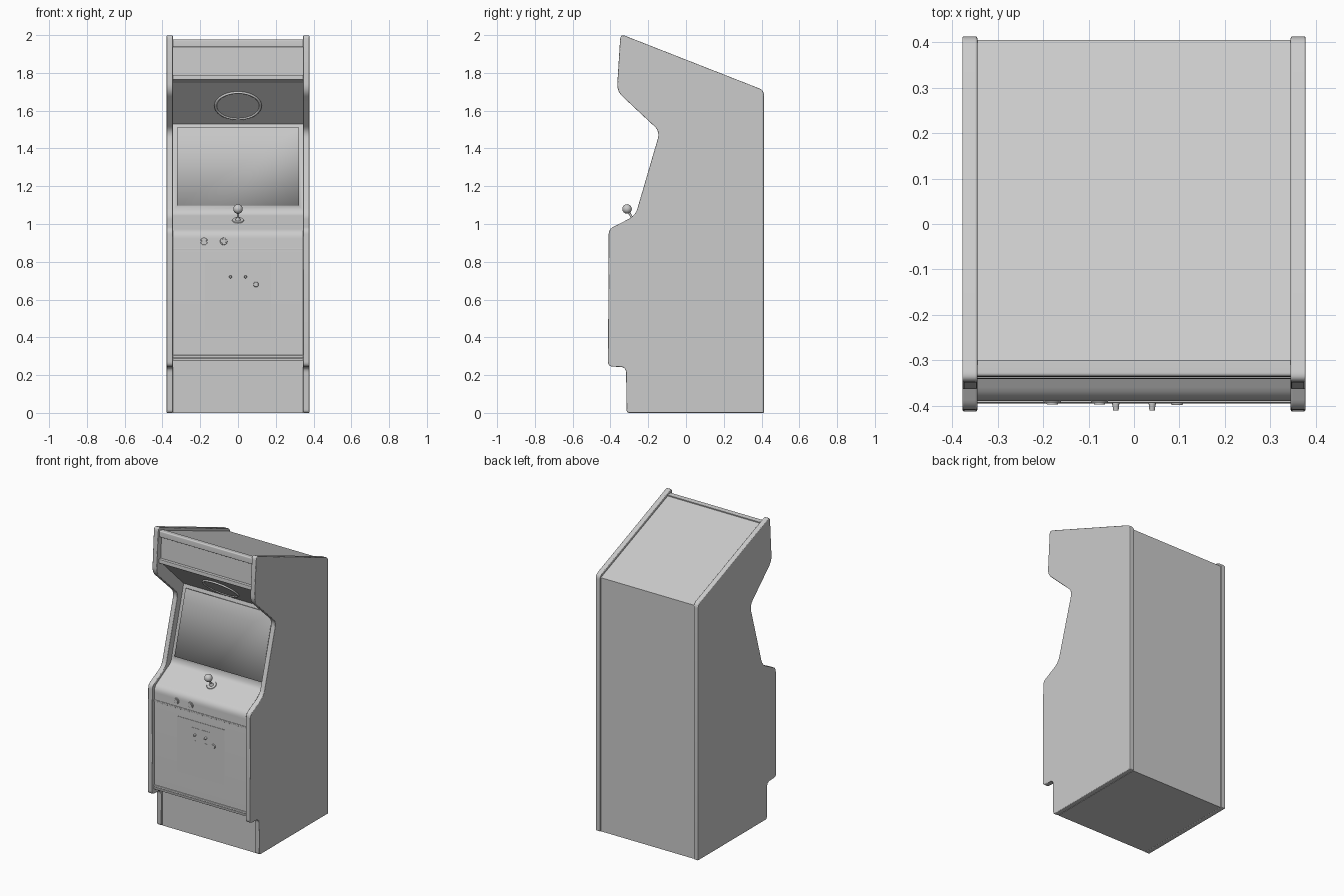
import bpy, bmesh, math
from mathutils import Vector

if "Cube" in bpy.data.objects:
    bpy.data.objects.remove(bpy.data.objects["Cube"])


def finish(obj, name, angle=35):
    obj.name = name
    bpy.ops.object.select_all(action='DESELECT')
    obj.select_set(True)
    bpy.context.view_layer.objects.active = obj
    bpy.ops.object.shade_smooth_by_angle(angle=math.radians(angle))
    return obj


def rounded(corners, steps=6):
    """Turn (y, z, radius) corners into a closed outline with soft corners."""
    out = []
    n = len(corners)
    for i, (y, z, r) in enumerate(corners):
        p = Vector((y, z))
        if r == 0:
            out.append(p)
            continue
        a = Vector(corners[i - 1][:2])
        b = Vector(corners[(i + 1) % n][:2])
        s, e = p + (a - p).normalized() * r, p + (b - p).normalized() * r
        for k in range(steps + 1):
            t = k / steps
            out.append(s * (1 - t) ** 2 + p * 2 * t * (1 - t) + e * t * t)
    return out


def prism(name, corners, x0, x1, bevel=0):
    """Extrude a side outline from x0 to x1."""
    bm = bmesh.new()
    face = bm.faces.new([bm.verts.new((x0, p.x, p.y)) for p in rounded(corners)])
    ext = bmesh.ops.extrude_face_region(bm, geom=[face])
    bmesh.ops.translate(bm, vec=(x1 - x0, 0, 0),
                        verts=[v for v in ext['geom'] if isinstance(v, bmesh.types.BMVert)])
    bmesh.ops.recalc_face_normals(bm, faces=bm.faces)
    me = bpy.data.meshes.new(name)
    bm.to_mesh(me)
    bm.free()
    obj = bpy.data.objects.new(name, me)
    bpy.context.collection.objects.link(obj)
    finish(obj, name)
    if bevel:
        m = obj.modifiers.new("soft_rim", 'BEVEL')
        m.width, m.segments, m.limit_method = bevel, 3, 'ANGLE'
        m.angle_limit = math.radians(60)
    return obj


def box(name, x, y, z, bevel=0.0):
    (x0, x1), (y0, y1), (z0, z1) = x, y, z
    return prism(name, [(y1, z0, 0), (y0, z0, bevel), (y0, z1, bevel), (y1, z1, 0)], x0, x1)


def rod(name, base, axis, r, length, r2=None, scale=(1, 1), verts=32):
    """Cylinder or cone standing on base along axis."""
    axis = Vector(axis).normalized()
    bpy.ops.mesh.primitive_cone_add(vertices=verts, radius1=r, radius2=r if r2 is None else r2,
                                    depth=length, location=Vector(base) + axis * length / 2)
    obj = bpy.context.object
    obj.rotation_euler = axis.to_track_quat('Z', 'Y').to_euler()
    obj.scale = (*scale, 1)
    return finish(obj, name)


FRONT = (0, -1, 0)
W = 0.345

# Side panels
side = [(0.413, 0, .006), (-0.315, 0, .018), (-0.317, 0.242, .03), (-0.413, 0.246, .025),
        (-0.409, 0.972, .025), (-0.268, 1.045, .04), (-0.138, 1.49, .04), (-0.366, 1.703, .04),
        (-0.347, 2.006, .028), (0.413, 1.708, .028)]
for label, s in (("left", -1), ("right", 1)):
    prism(label + "_side_panel", side, s * W, s * 0.378, 0.004)

# Inner body between the side panels
body = prism("cabinet_body", [
    (0.405, 0, 0), (-0.303, 0, 0), (-0.303, 0.277, 0), (-0.39, 0.277, 0), (-0.39, 0.957, .035),
    (-0.215, 1.054, .02), (-0.08, 1.53, 0), (-0.322, 1.765, 0), (-0.312, 1.972, 0),
    (0.405, 1.692, 0)], -W, W)

# Recessed screen glass in the body
bm = bmesh.new()
bm.from_mesh(body.data)
screen = max((f for f in bm.faces if 1.2 < f.calc_center_median().z < 1.4 and abs(f.normal.x) < .5
              and f.normal.y < 0), key=lambda f: f.calc_area())
bmesh.ops.inset_individual(bm, faces=[screen], thickness=0.033, depth=0)
ext = bmesh.ops.extrude_face_region(bm, geom=[screen])
push = screen.normal * -0.008
bmesh.ops.translate(bm, vec=push, verts=[v for v in ext['geom'] if isinstance(v, bmesh.types.BMVert)])
bmesh.ops.delete(bm, geom=[screen], context='FACES_ONLY')
bm.to_mesh(body.data)
bm.free()

# Marquee retainer strips
prism("marquee_top_strip", [(-0.30, 1.937, 0), (-0.337, 1.937, .004), (-0.335, 1.978, .008),
                            (-0.30, 1.974, 0)], -W, W)
prism("marquee_bottom_strip", [(-0.30, 1.745, 0), (-0.342, 1.765, .004), (-0.34, 1.79, .004),
                               (-0.30, 1.79, 0)], -W, W)

# Trim on the front panel
box("control_panel_trim", (-W, W), (-0.394, -0.38), (0.862, 0.873), .002)
for i, z in enumerate((0.277, 0.293)):
    box(f"lower_trim_{i + 1}", (-W, W), (-0.395, -0.37), (z, z + 0.013), .004)

# Speaker grille on the sloped panel
n = Vector((0, -0.235, -0.242)).normalized()
centre = Vector((0, -0.181, 1.628))
rod("speaker_dish", centre - n * 0.01, n, 0.12, 0.014, 0.112, (1, .84), 48)
bpy.ops.mesh.primitive_torus_add(major_radius=0.119, minor_radius=0.007, major_segments=48,
                                 minor_segments=10, location=centre + n * 0.003)
rim = bpy.context.object
rim.rotation_euler = n.to_track_quat('Z', 'Y').to_euler()
rim.scale = (1, .84, 1)
finish(rim, "speaker_rim", 60)

# Joystick, square to the control panel
up = Vector((0, -0.097, 0.175)).normalized()
foot = Vector((0, -0.278, 1.0185))
rod("joystick_base", foot - up * 0.003, up, 0.033, 0.008, 0.029)
rod("joystick_collar", foot, up, 0.017, 0.018, 0.007)
rod("joystick_shaft", foot, up, 0.006, 0.065, verts=16)
bpy.ops.mesh.primitive_uv_sphere_add(segments=32, ring_count=16, radius=0.025,
                                     location=foot + up * 0.07)
finish(bpy.context.object, "joystick_ball", 60)

# Start buttons
for i, x in enumerate((-0.18, -0.076)):
    rod(f"button_ring_{i + 1}", (x, -0.388, 0.908), FRONT, 0.02, 0.006, 0.018)
    rod(f"button_cap_{i + 1}", (x, -0.39, 0.908), FRONT, 0.013, 0.008, 0.012)

# Coin door with return knobs, slots and lock
box("coin_door", (-0.175, 0.175), (-0.3925, -0.385), (0.44, 0.81))
for i, x in enumerate((-0.04, 0.04)):
    s = math.copysign(1, x)
    box(f"coin_plate_{i + 1}", (min(s * .002, s * .072), max(s * .002, s * .072)),
        (-0.3945, -0.39), (0.655, 0.765))
    rod(f"coin_knob_{i + 1}", (x, -0.392, 0.72), FRONT, 0.008, 0.019, 0.006, verts=20)
    box(f"coin_return_{i + 1}", (x - .008, x + .008), (-0.397, -0.39), (0.672, 0.682))
rod("door_lock", (0.095, -0.39, 0.68), FRONT, 0.015, 0.009, 0.012)
